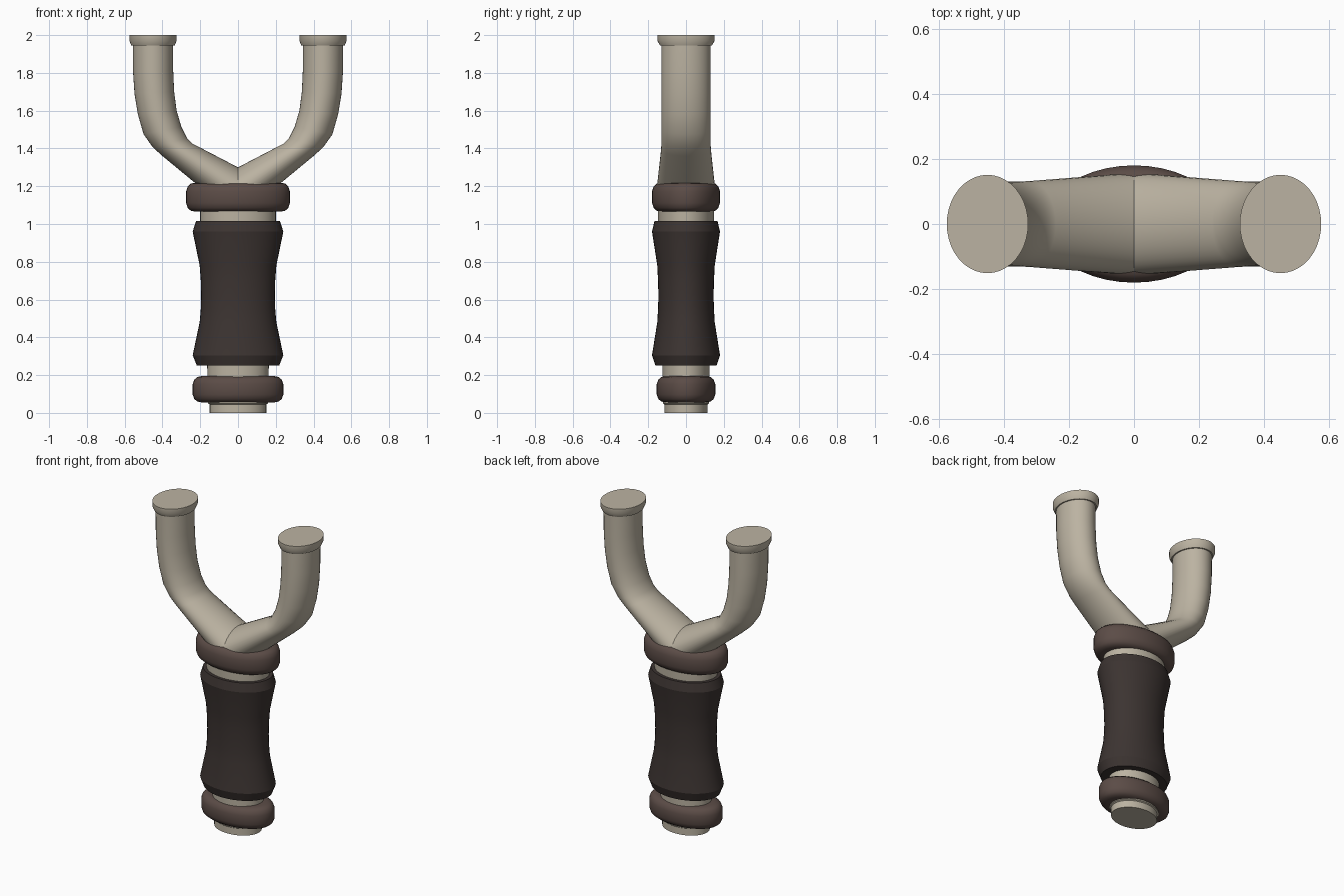
import bpy, bmesh, math
from mathutils import Vector

if "Cube" in bpy.data.objects:
    bpy.data.objects.remove(bpy.data.objects["Cube"])

SEG = 40


def material(name, rgb):
    m = bpy.data.materials.new(name)
    m.diffuse_color = (*rgb, 1)
    m.use_nodes = True
    m.node_tree.nodes["Principled BSDF"].inputs["Base Color"].default_value = m.diffuse_color
    return m


BONE = material("beige", (0.50, 0.45, 0.36))
GRIP = material("dark_brown", (0.045, 0.034, 0.031))
RING = material("brown", (0.105, 0.072, 0.062))


def loft(name, sections, mat, caps=(True, True), angle=25):
    """Skin ellipses given as (centre, half-axis u, half-axis v)."""
    bm = bmesh.new()
    loops = []
    for c, u, v in sections:
        loops.append([bm.verts.new(c + u * math.cos(t) + v * math.sin(t))
                      for t in (2 * math.pi * i / SEG for i in range(SEG))])
    for a, b in zip(loops, loops[1:]):
        for i in range(SEG):
            j = (i + 1) % SEG
            bm.faces.new((a[i], a[j], b[j], b[i]))
    if caps[0]:
        bm.faces.new(loops[0][::-1])
    if caps[1]:
        bm.faces.new(loops[-1])
    # mirrored lofts come out inside-out
    c, u, v = sections[-1]
    if u.cross(v).z < 0:
        bmesh.ops.reverse_faces(bm, faces=bm.faces[:])
    me = bpy.data.meshes.new(name)
    bm.to_mesh(me)
    bm.free()
    me.materials.append(mat)
    ob = bpy.data.objects.new(name, me)
    bpy.context.collection.objects.link(ob)
    bpy.ops.object.select_all(action='DESELECT')
    ob.select_set(True)
    bpy.context.view_layer.objects.active = ob
    bpy.ops.object.shade_smooth_by_angle(angle=math.radians(angle))
    return ob


def stack(name, rows, mat, **kw):
    """Upright loft from (z, rx, ry) rows."""
    return loft(name, [(Vector((0, 0, z)), Vector((rx, 0, 0)), Vector((0, ry, 0)))
                       for z, rx, ry in rows], mat, **kw)


# handle core
stack("handle_core", [(0, .15, .115), (.045, .15, .115), (.05, .16, .122),
                      (.25, .163, .125), (.62, .175, .132), (1.0, .2, .148),
                      (1.2, .203, .15)], BONE)

# waisted grip
stack("grip", [(.25, .218, .162), (.305, .24, .18), (.48, .203, .152),
               (.55, .197, .148), (.62, .195, .146), (.70, .197, .148),
               (.78, .203, .152), (.96, .24, .18), (1.015, .222, .167)], GRIP, angle=12)

# rounded collars
half = [(.09, 1), (.05, 1), (.025, .93), (.009, .74), (0, .4)]
outline = [(d, -h) for d, h in half] + [(d, h) for d, h in reversed(half)]
for name, z, hz, rx, ry in (("lower_collar", .125, .07, .24, .155),
                            ("upper_collar", 1.142, .077, .275, .18)):
    stack(name, [(z + h * hz, rx - d, ry - d) for d, h in outline], RING,
          caps=(False, False), angle=40)

# fork arms: inner x, z, outer x, z, half depth
ARM = [(0, 1.30, 0, 1.03, .157),
       (.24, 1.425, .40, 1.36, .132),
       (.27, 1.455, .45, 1.405, .13),
       (.30, 1.515, .50, 1.475, .13),
       (.325, 1.60, .53, 1.58, .13),
       (.338, 1.70, .548, 1.69, .13),
       (.343, 1.81, .556, 1.81, .13),
       (.343, 1.945, .557, 1.945, .13),
       (.335, 1.945, .565, 1.945, .138),
       (.325, 1.97, .575, 1.97, .151),
       (.325, 2.0, .575, 2.0, .151)]
for label, s in (("left", -1), ("right", 1)):
    sections = []
    for xi, zi, xo, zo, d in ARM:
        a, b = Vector((s * xi, 0, zi)), Vector((s * xo, 0, zo))
        sections.append(((a + b) / 2, (b - a) / 2, Vector((0, d, 0))))
    loft(label + "_fork_arm", sections, BONE, caps=(False, True), angle=35)
